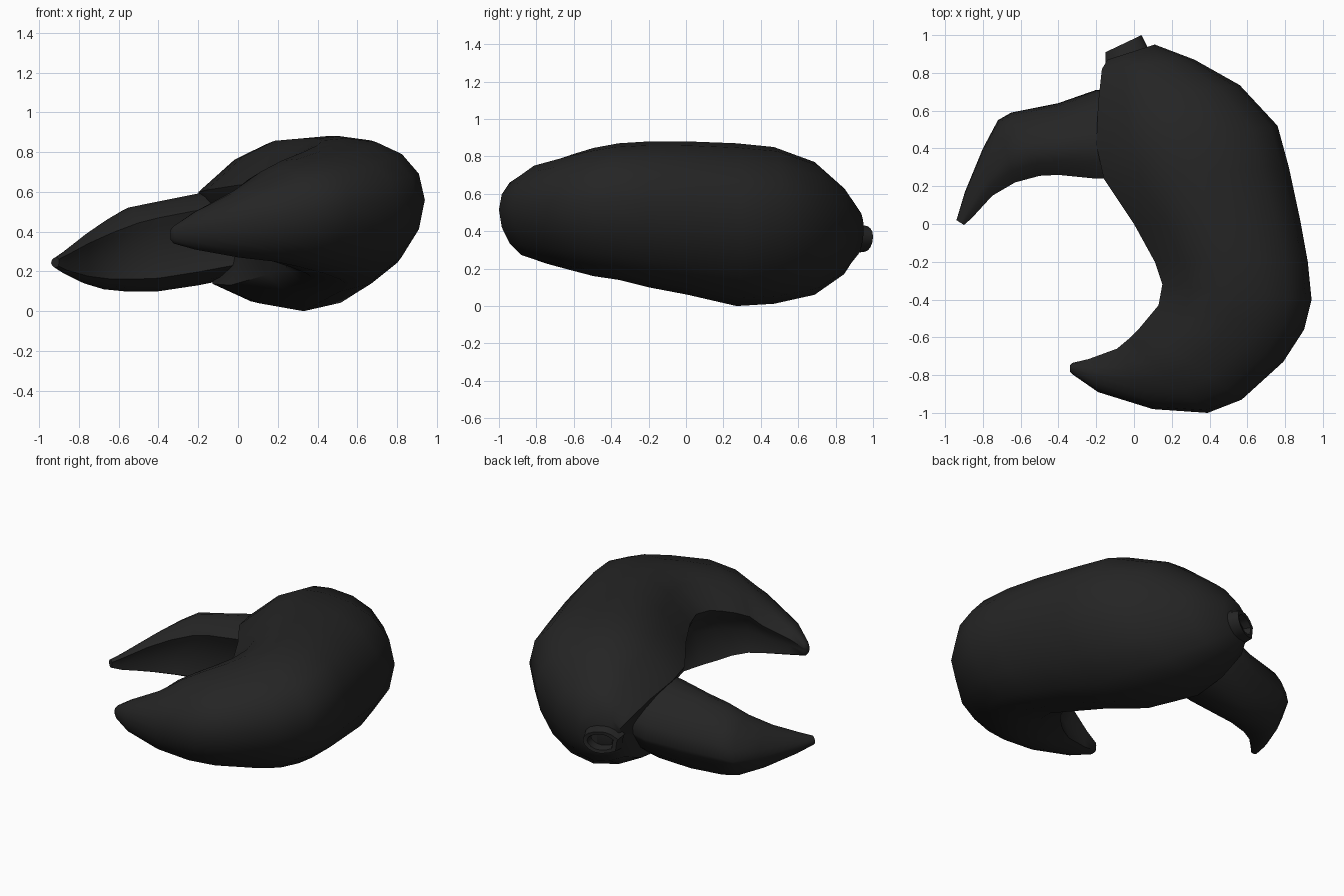
import bpy
import bmesh
import math
from mathutils import Vector

cube = bpy.data.objects.get("Cube")
if cube:
    bpy.data.objects.remove(cube, do_unlink=True)

shell_black = bpy.data.materials.new("shell_black")
shell_black.use_nodes = True
COLOUR = (0.018, 0.018, 0.018, 1)
shell_black.diffuse_color = COLOUR
principled = next(n for n in shell_black.node_tree.nodes if n.type == "BSDF_PRINCIPLED")
principled.inputs["Base Color"].default_value = COLOUR


def profile(face, tilt):
    """Unit section: rounded outer half, inner half with a lip above a recessed face.
    Tilt lifts the top towards the lip."""
    points = []
    for i in range(9):
        angle = math.pi * (i / 8 - 0.5)
        across = math.cos(angle)
        points.append((across, math.sin(angle) + 0.15 * across ** 2))
    points += [(-.3, .97), (-.62, .79), (-1, .4), (-.93, .24), (-face, -.12),
               (-min(face + .15, .85), -.7), (-.45, -.91)]
    return [(a, u - tilt * a if u > 0 else u) for a, u in points]


def cross_section(station, tilt):
    """Fit the unit section between an inner and an outer edge point."""
    inner_x, inner_y, outer_x, outer_y, low, high, face = station
    inner = Vector((inner_x, inner_y, 0))
    outer = Vector((outer_x, outer_y, 0))
    centre, half = (inner + outer) / 2, (outer - inner) / 2
    middle, reach = (low + high) / 2, (high - low) / 2
    return [centre + half * across + Vector((0, 0, middle + reach * up))
            for across, up in profile(face, tilt)]


def loft(name, stations, tilt=0):
    """Skin a closed tube through the stations."""
    bm = bmesh.new()
    rings = [[bm.verts.new(p) for p in cross_section(s, tilt)] for s in stations]
    for a, b in zip(rings, rings[1:]):
        for i in range(len(a)):
            j = (i + 1) % len(a)
            bm.faces.new((a[i], a[j], b[j], b[i]))
    bm.faces.new(rings[0])
    bm.faces.new(rings[-1])
    bmesh.ops.recalc_face_normals(bm, faces=bm.faces[:])
    mesh = bpy.data.meshes.new(name)
    bm.to_mesh(mesh)
    bm.free()
    obj = bpy.data.objects.new(name, mesh)
    mesh.materials.append(shell_black)
    bpy.context.collection.objects.link(obj)
    bpy.ops.object.select_all(action="DESELECT")
    obj.select_set(True)
    bpy.context.view_layer.objects.active = obj
    bpy.ops.object.shade_smooth_by_angle(angle=math.radians(60))


# Stations: inner x, inner y, outer x, outer y, bottom z, top z, recessed face
# Palm sweeping round into the fixed finger
loft("palm_and_fixed_finger", [
    (-.14, .87, .11, .95, .27, .52, .9),
    (-.17, .82, .32, .87, .17, .63, .85),
    (-.19, .64, .56, .735, .06, .77, .75),
    (-.2, .42, .76, .52, .012, .85, .7),
    (-.16, .24, .82, .3, 0, .87, .6),
    (0, 0, .88, .02, .06, .88, .52),
    (.11, -.2, .92, -.2, .1, .88, .52),
    (.15, -.32, .94, -.4, .14, .87, .6),
    (.13, -.43, .9, -.56, .16, .845, .68),
    (.08, -.49, .79, -.73, .19, .81, .72),
    (.03, -.55, .57, -.93, .225, .765, .72),
    (-.03, -.61, .39, -1, .25, .71, .72),
    (-.09, -.66, .1, -.98, .27, .61, .75),
    (-.24, -.715, -.19, -.89, .31, .5, .8),
    (-.325, -.735, -.32, -.8, .34, .43, .9),
    (-.34, -.75, -.34, -.78, .36, .41, .95),
])

# Movable finger, rooted in the recess of the palm, its top rising to the lip
loft("movable_finger", [
    (.25, .28, .25, .68, .21, .59, .8),
    (0, .25, 0, .7, .17, .6, .75),
    (-.2, .24, -.2, .71, .13, .58, .72),
    (-.4, .26, -.4, .64, .1, .54, .72),
    (-.5, .255, -.65, .59, .1, .51, .72),
    (-.63, .22, -.72, .55, .11, .45, .72),
    (-.75, .15, -.8, .4, .14, .38, .75),
    (-.86, .03, -.895, .17, .19, .3, .85),
    (-.9, -.005, -.94, .02, .22, .27, .95),
], tilt=.28)

# Hollow wrist joint at the back
loft("wrist_joint", [
    (-.15, .84, .08, .92, .28, .45, .9),
    (-.15, .91, .04, 1, .29, .43, .9),
    (-.125, .92, .02, .985, .31, .41, .9),
    (-.09, .87, .03, .93, .32, .4, .9),
])
